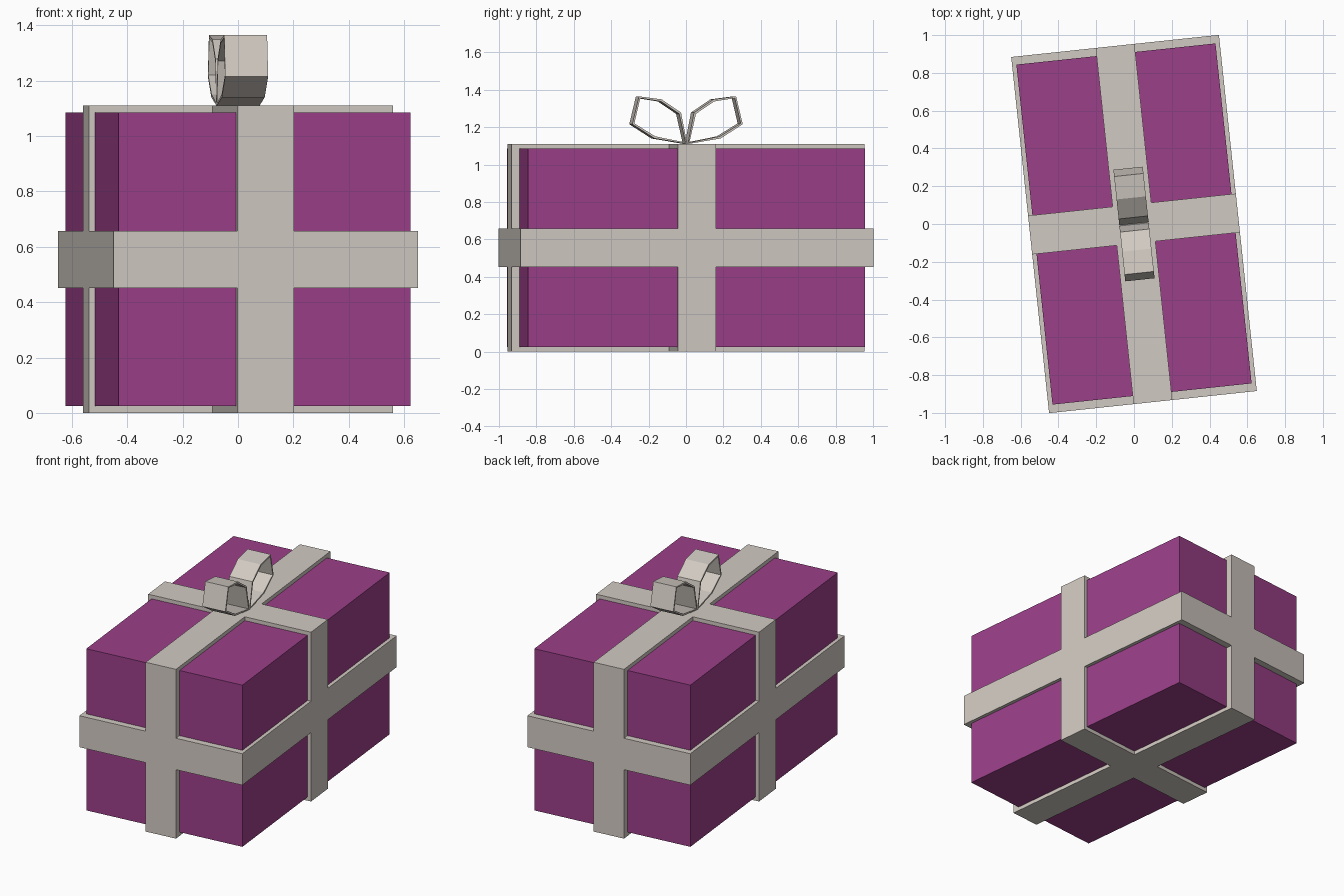
import bpy, bmesh, math
from mathutils import Matrix

if "Cube" in bpy.data.objects:
    bpy.data.objects.remove(bpy.data.objects["Cube"])

TURN = Matrix.Rotation(math.radians(6.07), 4, 'Z')   # the whole gift is turned slightly
W, L, H, BAND = 1.106, 1.896, 1.11, 0.206            # outer ribbon size, ribbon width


def material(name, rgb):
    m = bpy.data.materials.new(name)
    m.diffuse_color = (*rgb, 1)
    m.use_nodes = True
    m.node_tree.nodes["Principled BSDF"].inputs["Base Color"].default_value = m.diffuse_color
    return m


purple = material("purple_paper", (0.33, 0.05, 0.25))
cream = material("pale_ribbon", (0.64, 0.59, 0.54))


def add_object(name, bm, mat):
    bmesh.ops.recalc_face_normals(bm, faces=bm.faces)
    bm.transform(TURN)
    me = bpy.data.meshes.new(name)
    bm.to_mesh(me)
    bm.free()
    me.materials.append(mat)
    ob = bpy.data.objects.new(name, me)
    bpy.context.collection.objects.link(ob)
    return ob


def box(name, size, mat):
    bm = bmesh.new()
    bmesh.ops.create_cube(bm, size=1)
    bm.transform(Matrix.Translation((0, 0, H / 2)) @ Matrix.Diagonal((*size, 1)))
    return add_object(name, bm, mat)


# Wrapped box and the three ribbon bands around it
box("gift_box", (1.06, 1.81, 1.06), purple)
box("ribbon_around_sides", (W, L, BAND), cream)
box("ribbon_across", (W, BAND, H), cream)
box("ribbon_lengthwise", (BAND, L, H), cream)

# Bow: two mirrored closed ribbon loops, profile in (y, z)
PROFILE = [(0.002, 1.11), (0.178, 1.14), (0.297, 1.216),
           (0.261, 1.365), (0.139, 1.349), (0.035, 1.278)]


def bow_loop(name, side, half_width=0.078):
    bm = bmesh.new()
    rows = [[bm.verts.new((x, side * y, z)) for y, z in PROFILE]
            for x in (-half_width, half_width)]
    n = len(PROFILE)
    for i in range(n):
        j = (i + 1) % n
        bm.faces.new((rows[0][i], rows[0][j], rows[1][j], rows[1][i]))
    ob = add_object(name, bm, cream)
    mod = ob.modifiers.new("ribbon_thickness", 'SOLIDIFY')
    mod.thickness = 0.012
    mod.offset = -1


bow_loop("bow_loop_back", 1)
bow_loop("bow_loop_front", -1)
